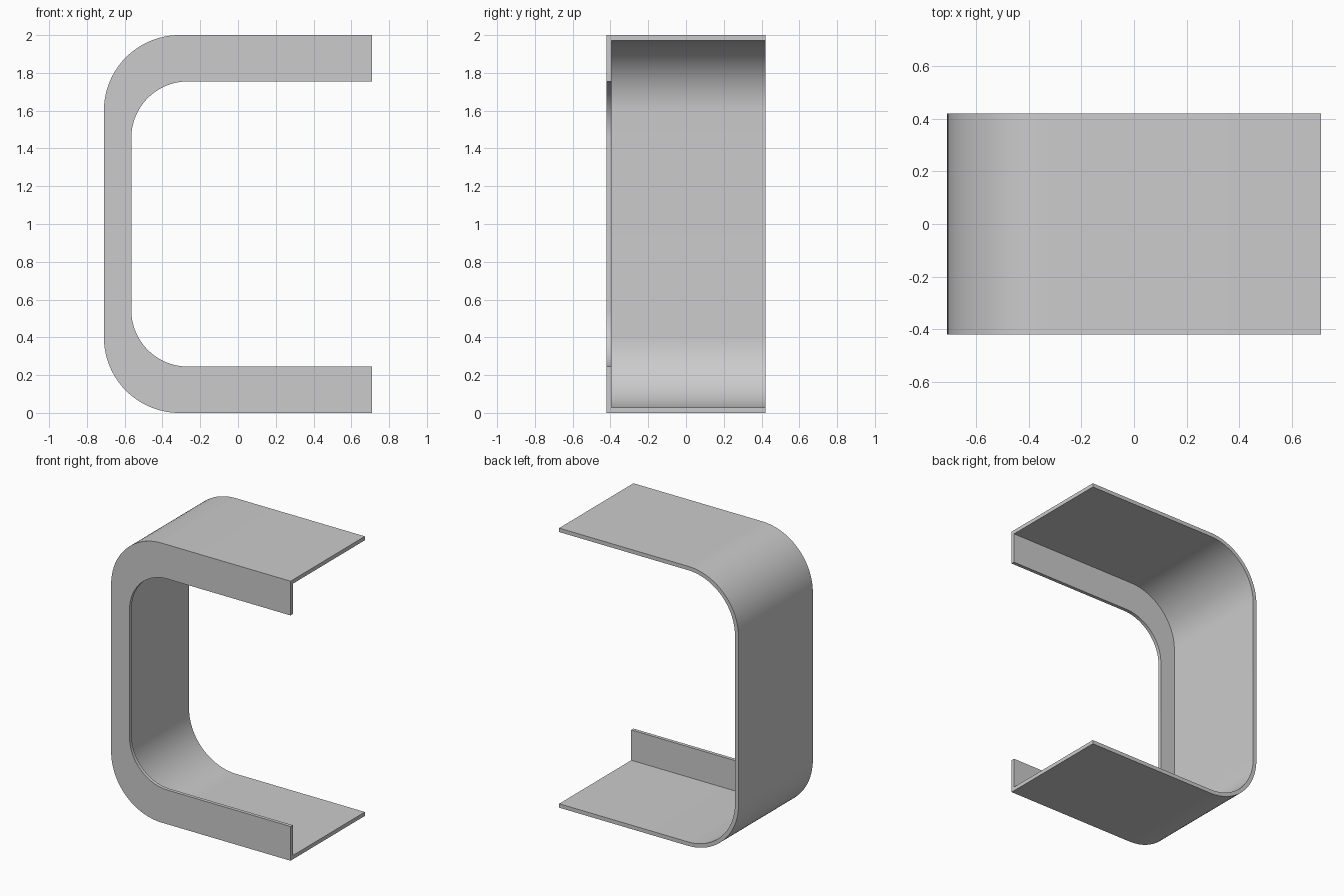
import bpy, bmesh
from math import sin, cos, pi, radians

cube = bpy.data.objects.get("Cube")
if cube:
    bpy.data.objects.remove(cube, do_unlink=True)

grey = bpy.data.materials.new("light grey")
grey.use_nodes = True
colour = (0.6, 0.6, 0.6, 1)
grey.diffuse_color = colour
grey.node_tree.nodes["Principled BSDF"].inputs["Base Color"].default_value = colour

END_X, MID_Z, HALF_DEPTH = 0.71, 1.0, 0.42
SHELL, FLANGE = 0.028, 0.025
STEPS = 24


def c_path(left, half_height, radius):
    """Open C outline in x and z: top end, two rounded corners, bottom end."""
    cx, cz = left + radius, half_height - radius
    top = [(END_X, half_height)]
    for i in range(STEPS + 1):
        a = pi / 2 * (1 + i / STEPS)
        top.append((cx + radius * cos(a), cz + radius * sin(a)))
    full = top + [(x, -z) for x, z in reversed(top)]
    return [(x, z + MID_Z) for x, z in full]


# Three matching outlines: outside of shell, inside of shell, flange edge
outer = c_path(-0.71, 1.0, 0.4)
inner = c_path(-0.71 + SHELL, 1.0 - SHELL, 0.4 - SHELL)
lip = c_path(-0.565, 0.755, 0.3)

# L-shaped section swept along the outlines
front, back = -HALF_DEPTH, HALF_DEPTH
section = [(outer, front), (outer, back), (inner, back),
           (inner, front + FLANGE), (lip, front + FLANGE), (lip, front)]

bm = bmesh.new()
rings = [[bm.verts.new((path[i][0], y, path[i][1])) for path, y in section]
         for i in range(len(outer))]
for a, b in zip(rings, rings[1:]):
    for j in range(len(section)):
        k = (j + 1) % len(section)
        bm.faces.new((a[j], a[k], b[k], b[j]))
bm.faces.new(rings[0])
bm.faces.new(rings[-1])
bmesh.ops.recalc_face_normals(bm, faces=bm.faces)

mesh = bpy.data.meshes.new("flanged_c_channel")
bm.to_mesh(mesh)
bm.free()
mesh.materials.append(grey)
channel = bpy.data.objects.new("flanged_c_channel", mesh)
bpy.context.collection.objects.link(channel)

bpy.ops.object.select_all(action='DESELECT')
channel.select_set(True)
bpy.context.view_layer.objects.active = channel
bpy.ops.object.shade_smooth_by_angle(angle=radians(30))
